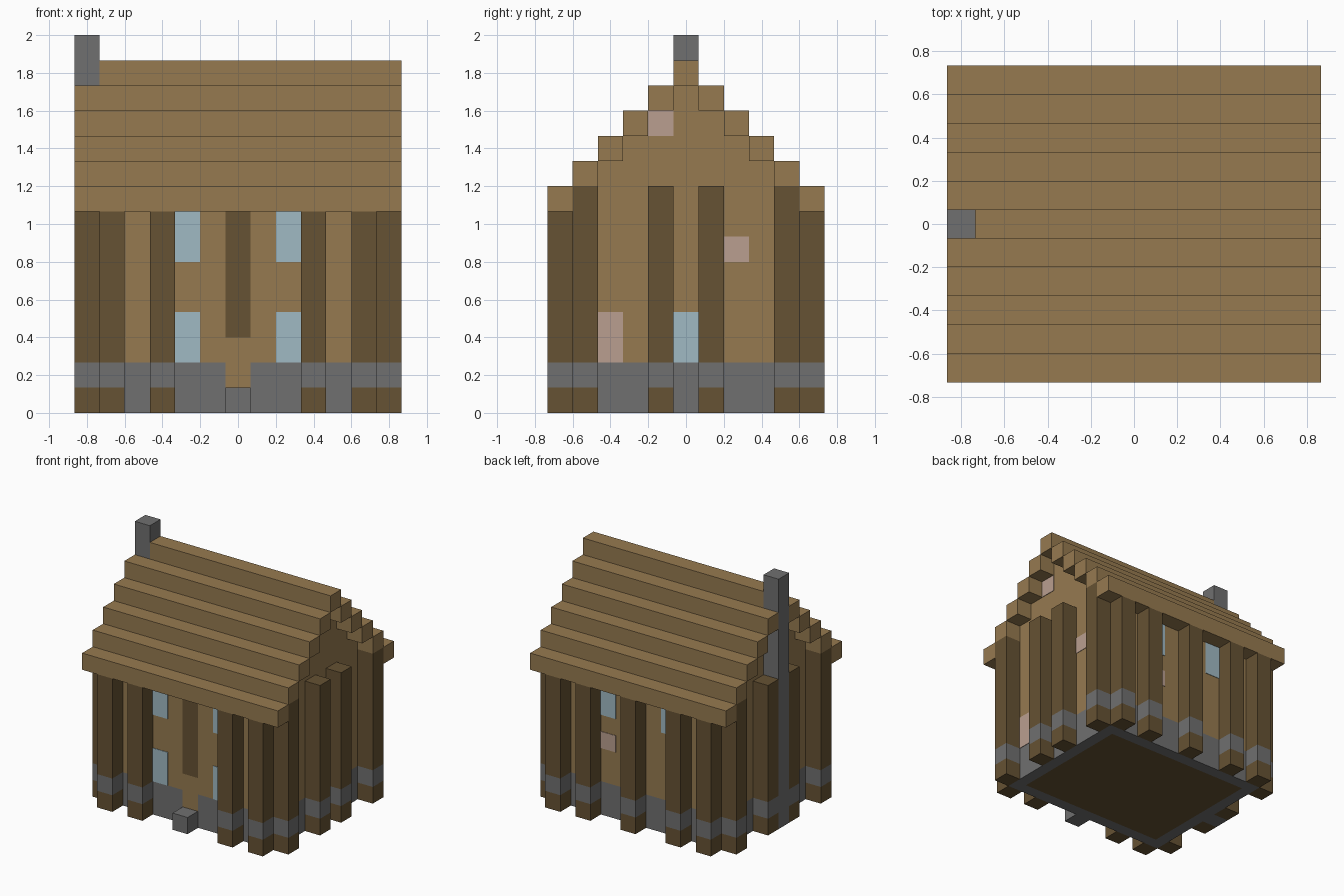
import bpy
import bmesh
from mathutils import Vector

cube = bpy.data.objects.get("Cube")
if cube:
    bpy.data.objects.remove(cube, do_unlink=True)

U = 2 / 15          # one building block
PLATE = 0.03        # thickness of painted plates, in blocks


def material(name, rgb):
    # sRGB 0-255 to linear
    lin = [((c / 255 + 0.055) / 1.055) ** 2.4 for c in rgb] + [1]
    m = bpy.data.materials.new(name)
    m.use_nodes = True
    m.diffuse_color = lin
    m.node_tree.nodes["Principled BSDF"].inputs["Base Color"].default_value = lin
    return m


PLANK = material("plank_wood", (150, 122, 80))
LOG = material("dark_log", (102, 82, 51))
STONE = material("grey_stone", (112, 112, 112))
GLASS = material("pale_blue_glass", (160, 186, 196))
PINK = material("dusty_pink", (186, 159, 144))


def finish(name, bm, *mats):
    bmesh.ops.recalc_face_normals(bm, faces=bm.faces)
    mesh = bpy.data.meshes.new(name)
    bm.to_mesh(mesh)
    bm.free()
    for m in mats:
        mesh.materials.append(m)
    ob = bpy.data.objects.new(name, mesh)
    bpy.context.collection.objects.link(ob)
    return ob


def box_mesh(lo, hi):
    # box between two corners given in blocks
    bm = bmesh.new()
    bmesh.ops.create_cube(bm, size=1)
    lo, hi = Vector(lo) * U, Vector(hi) * U
    for v in bm.verts:
        v.co = Vector([lo[a] if v.co[a] < 0 else hi[a] for a in range(3)])
    return bm


def box(name, lo, hi, mat):
    return finish(name, box_mesh(lo, hi), mat)


def post(name, i, j, top):
    # log with a stone band on the second block
    bm = box_mesh((i - .5, j - .5, 0), (i + .5, j + .5, top))
    for z in (1, 2):
        bmesh.ops.bisect_plane(bm, geom=bm.verts[:] + bm.edges[:] + bm.faces[:],
                               plane_co=(0, 0, z * U), plane_no=(0, 0, 1))
    for f in bm.faces:
        f.material_index = int(U < f.calc_center_median().z < 2 * U)
    finish(name, bm, LOG, STONE)


def wall_plate(name, side, n, z0, z1, mat):
    # flat painted panel on the front, back or right wall
    if side == "right":
        box(name, (5.5, n - .5, z0), (5.5 + PLATE, n + .5, z1), mat)
    else:
        s = -1 if side == "front" else 1
        ys = sorted((s * 4.5, s * (4.5 + PLATE)))
        box(name, (n - .5, ys[0], z0), (n + .5, ys[1], z1), mat)


# stone foundation with a dark floor set into its underside
bm = box_mesh((-5.5, -4.5, 0), (5.5, 4.5, 2))
bottom = min(bm.faces, key=lambda f: f.calc_center_median().z)
bmesh.ops.inset_region(bm, faces=[bottom], thickness=U)
bottom.material_index = 1
finish("foundation", bm, STONE, LOG)

# plank walls with stepped gables
half = [(4.5, 2), (4.5, 9)]
for k in range(9, 13):
    half += [(12.5 - k, k), (12.5 - k, k + 1)]
outline = half + [(-y, z) for y, z in reversed(half)]
bm = bmesh.new()
end = bm.faces.new([bm.verts.new((-5.5 * U, y * U, z * U)) for y, z in outline])
ext = bmesh.ops.extrude_face_region(bm, geom=[end])["geom"]
bmesh.ops.translate(bm, vec=(11 * U, 0, 0),
                    verts=[g for g in ext if isinstance(g, bmesh.types.BMVert)])
bm.faces.ensure_lookup_table()
finish("plank_walls", bm, PLANK)

# stepped roof boards
for j in range(1, 6):
    for s, label in ((-1, "front"), (1, "back")):
        box(f"roof_board_{label}_{j}", (-6.5, s * j - .5, 13 - j),
            (6.5, s * j + .5, 14 - j), PLANK)
box("roof_ridge", (-5.5, -.5, 13), (6.5, .5, 14), PLANK)

# chimney on the right-hand gable
box("chimney", (-6.5, -.5, 0), (-5.5, .5, 15), STONE)

# posts round the house
for s in (-1, 1):
    for i in (3, 5):
        post("front_post", s * i, -5, 8)
        post("back_post", s * i, 5, 8)
    for j in (-4, -1, 1, 4):
        post("gable_post", s * 6, j, 9)
post("back_middle_post", 0, 5, 8)

# door, lintel panel and step
wall_plate("door", "front", 0, 1, 3, PLANK)
wall_plate("panel_above_door", "front", 0, 3, 8, LOG)
box("door_step", (-.5, -5.5, 0), (.5, -4.5, 1), STONE)

# windows
for i in (-2, 2):
    wall_plate("front_lower_window", "front", i, 2, 4, GLASS)
    wall_plate("front_upper_window", "front", i, 6, 8, GLASS)
    wall_plate("back_window", "back", i, 6, 8, GLASS)
wall_plate("gable_window", "right", 0, 2, 4, GLASS)

# pink patches
wall_plate("low_pink_patch", "right", -3, 2, 4, PINK)
wall_plate("middle_pink_patch", "right", 2, 6, 7, PINK)
wall_plate("top_pink_patch", "right", -1, 11, 12, PINK)
wall_plate("back_pink_patch", "back", 2, 4, 5, PINK)
